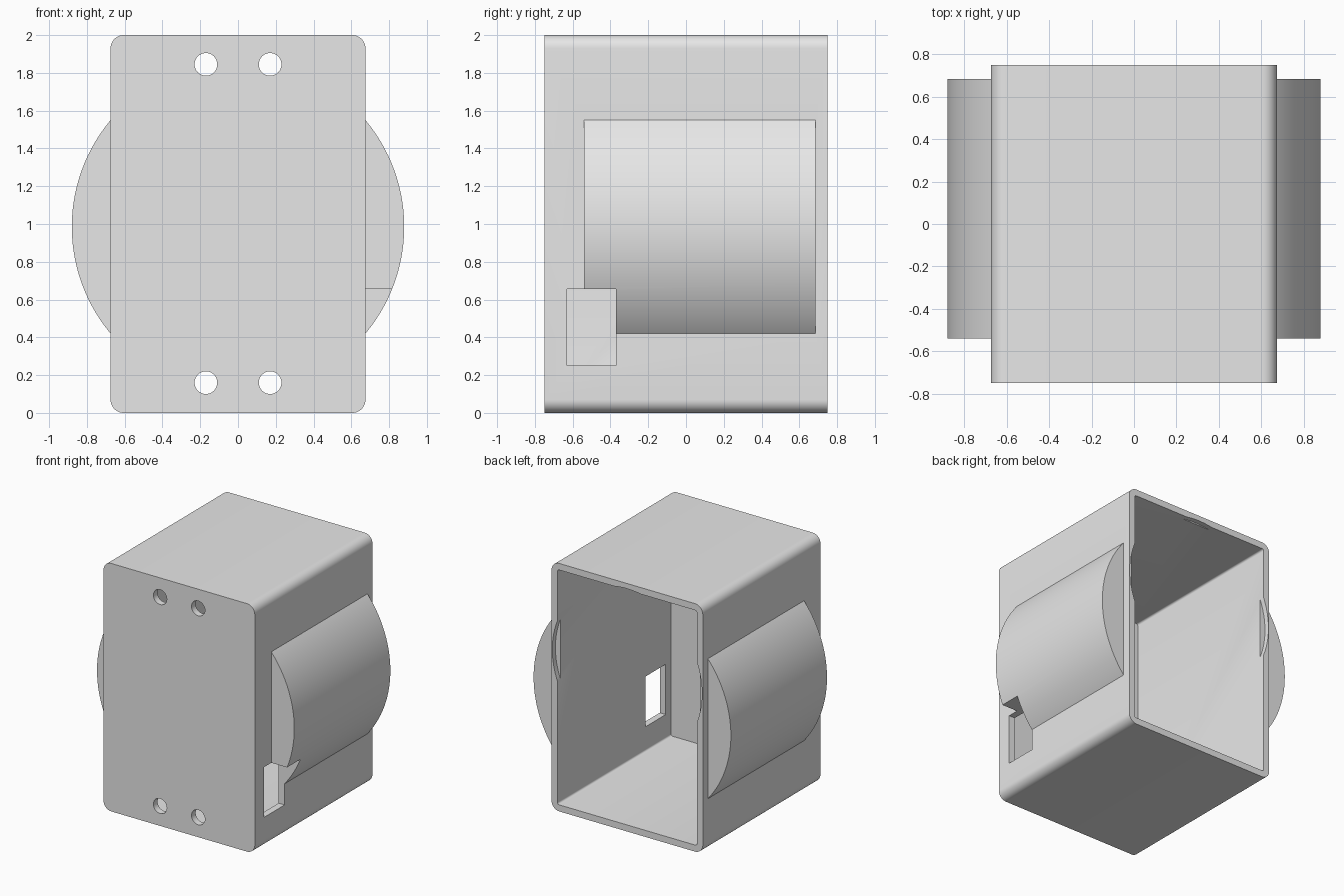
import bpy
from math import cos, sin, pi, radians

cube = bpy.data.objects.get("Cube")
if cube:
    bpy.data.objects.remove(cube, do_unlink=True)

grey = bpy.data.materials.new("light_grey")
grey.use_nodes = True
colour = (0.8, 0.8, 0.8, 1)
grey.diffuse_color = colour
grey.node_tree.nodes["Principled BSDF"].inputs["Base Color"].default_value = colour


def prism(name, profile, y0, y1):
    """Extrude an (x, z) outline along y."""
    n = len(profile)
    verts = [(x, y, z) for y in (y0, y1) for x, z in profile]
    sides = [(i, i + n, (i + 1) % n + n, (i + 1) % n) for i in range(n)]
    caps = [tuple(range(n)), tuple(reversed(range(n, 2 * n)))]
    mesh = bpy.data.meshes.new(name)
    mesh.from_pydata(verts, [], sides + caps)
    mesh.materials.append(grey)
    obj = bpy.data.objects.new(name, mesh)
    bpy.context.collection.objects.link(obj)
    return obj


def circle(x, z, r, n):
    return [(x + r * cos(2 * pi * i / n), z + r * sin(2 * pi * i / n)) for i in range(n)]


def rounded_rect(half_w, z0, z1, r, steps=10):
    corners = [(half_w - r, z1 - r), (r - half_w, z1 - r),
               (r - half_w, z0 + r), (half_w - r, z0 + r)]
    return [(cx + r * cos(a), cz + r * sin(a))
            for q, (cx, cz) in enumerate(corners)
            for a in ((q + k / steps) * pi / 2 for k in range(steps + 1))]


def combine(target, tool, operation):
    """Apply a boolean and discard the helper."""
    tool.hide_render = True
    mod = target.modifiers.new(operation, "BOOLEAN")
    mod.operation, mod.object, mod.solver = operation, tool, "EXACT"
    bpy.context.view_layer.objects.active = target
    bpy.ops.object.modifier_apply(modifier=mod.name)
    bpy.data.objects.remove(tool, do_unlink=True)


# Rounded case with a drum bulging out of both sides
case = prism("case", rounded_rect(0.675, 0, 2, 0.07), -0.75, 0.75)
combine(case, prism("drum", circle(0, 0.985, 0.88, 128), -0.54, 0.685), "UNION")

# Hollow interior, open at the back
combine(case, prism("cavity", rounded_rect(0.622, 0.053, 1.947, 0.015, 4), -0.697, 0.9), "DIFFERENCE")

# Shallow round recess around the rear opening
combine(case, prism("rear_recess", circle(0, 1.29, 0.668, 96), 0.71, 0.9), "DIFFERENCE")

# Screw holes in the front wall
for x in (-0.17, 0.17):
    for z in (0.16, 1.845):
        combine(case, prism("screw_hole", circle(x, z, 0.06, 32), -0.9, -0.6), "DIFFERENCE")

# Cable slot through the left wall and the drum corner
slot = [(0.55, 0.25), (1, 0.25), (1, 0.655), (0.55, 0.655)]
combine(case, prism("cable_slot", slot, -0.63, -0.37), "DIFFERENCE")

bpy.ops.object.select_all(action="DESELECT")
case.select_set(True)
bpy.context.view_layer.objects.active = case
bpy.ops.object.shade_smooth_by_angle(angle=radians(30))
